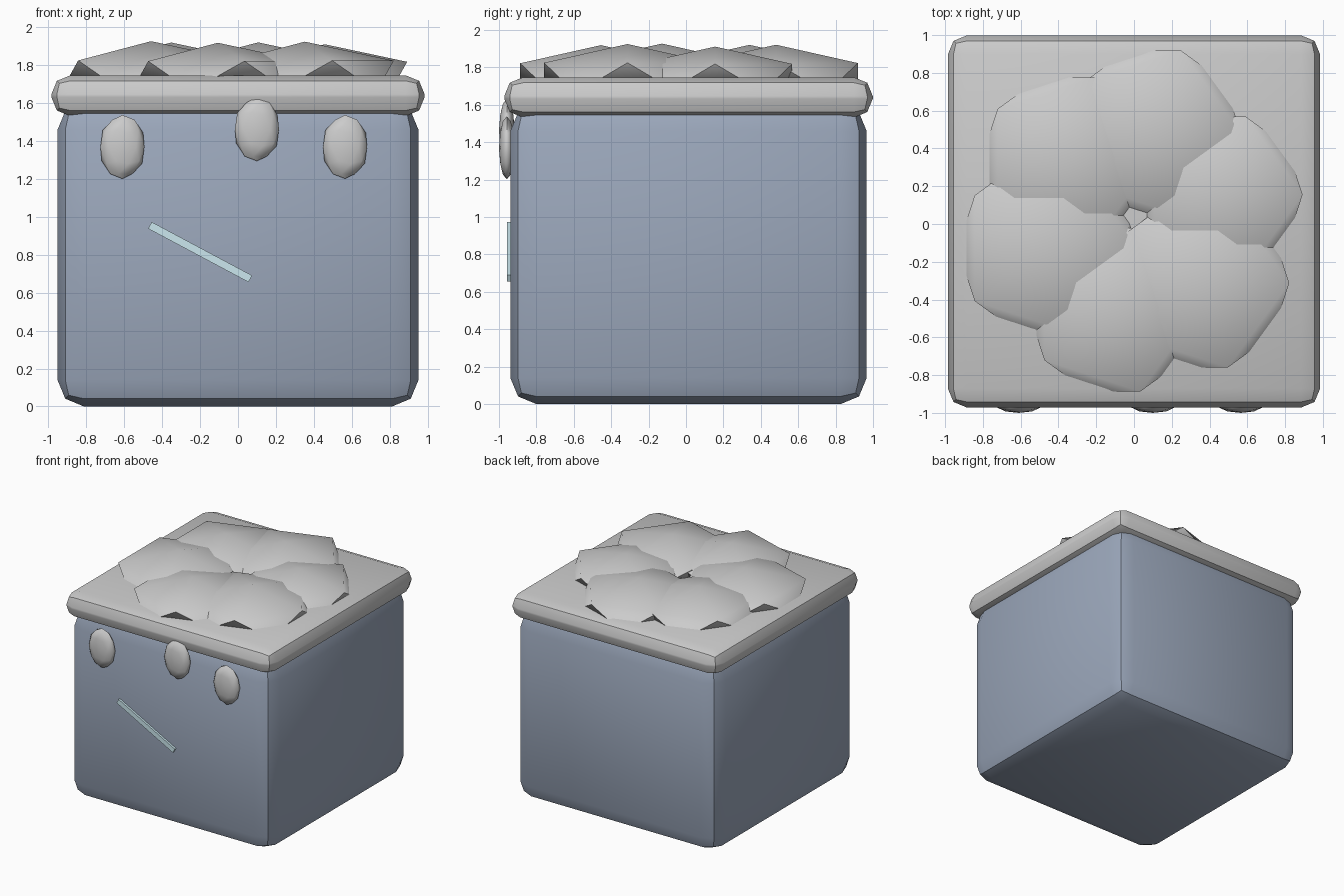
import bpy
from math import sin, cos, radians

if "Cube" in bpy.data.objects:
    bpy.data.objects.remove(bpy.data.objects["Cube"])

CY = 0.0135  # body and cap sit slightly back because the drips stick out in front


def material(name, rgb):
    m = bpy.data.materials.new(name)
    m.diffuse_color = (*rgb, 1)
    m.use_nodes = True
    m.node_tree.nodes["Principled BSDF"].inputs["Base Color"].default_value = m.diffuse_color
    return m


def finish(name, mat=None, angle=30):
    ob = bpy.context.object
    ob.name = name
    if mat:
        ob.data.materials.append(mat)
    bpy.ops.object.shade_smooth_by_angle(angle=radians(angle))
    return ob


def box(name, loc, size, bevel=0, mat=None, rot=(0, 0, 0)):
    bpy.ops.mesh.primitive_cube_add(size=1, location=loc)
    ob = bpy.context.object
    ob.scale = size
    bpy.ops.object.transform_apply(location=False, rotation=False, scale=True)
    ob.rotation_euler = rot
    if bevel:
        mod = ob.modifiers.new("Bevel", 'BEVEL')
        mod.width = bevel
        mod.segments = 2
        bpy.ops.object.modifier_apply(modifier=mod.name)
    return finish(name, mat)


def blob(name, loc, radii, subdivisions, angle):
    bpy.ops.mesh.primitive_ico_sphere_add(subdivisions=subdivisions, radius=1, location=loc)
    bpy.context.object.scale = radii
    bpy.ops.object.transform_apply(location=False, rotation=False, scale=True)
    return finish(name, None, angle)


stone = material("stone_blue", (0.33, 0.39, 0.50))
ice = material("pale_ice", (0.60, 0.80, 0.86))

# Block and its snow slab
box("ice_block", (0, CY, 0.80), (1.905, 1.905, 1.60), 0.14, stone)
box("snow_cap", (0, CY, 1.64), (1.97, 1.97, 0.215), 0.10)

# Ring of flattened snow mounds on the cap
for i, r in enumerate((0.485, 0.514, 0.512, 0.532, 0.508, 0.525)):
    a = 0.3 + i * radians(60)
    blob(f"snow_mound_{i + 1}", (0.48 * cos(a), CY + 0.48 * sin(a), 1.744),
         (r, r, 0.345 * r), 1, 50)

# Snow drips hanging over the front
for i, (x, z) in enumerate(((-0.61, 1.37), (0.10, 1.463), (0.565, 1.37))):
    blob(f"snow_drip_{i + 1}", (x, -0.958, z), (0.122, 0.042, 0.168), 2, 50)

# Slanted crack on the front face
box("front_crack", (-0.20, -0.942, 0.815), (0.60, 0.03, 0.04), 0, ice, (0, 0.49, 0))
